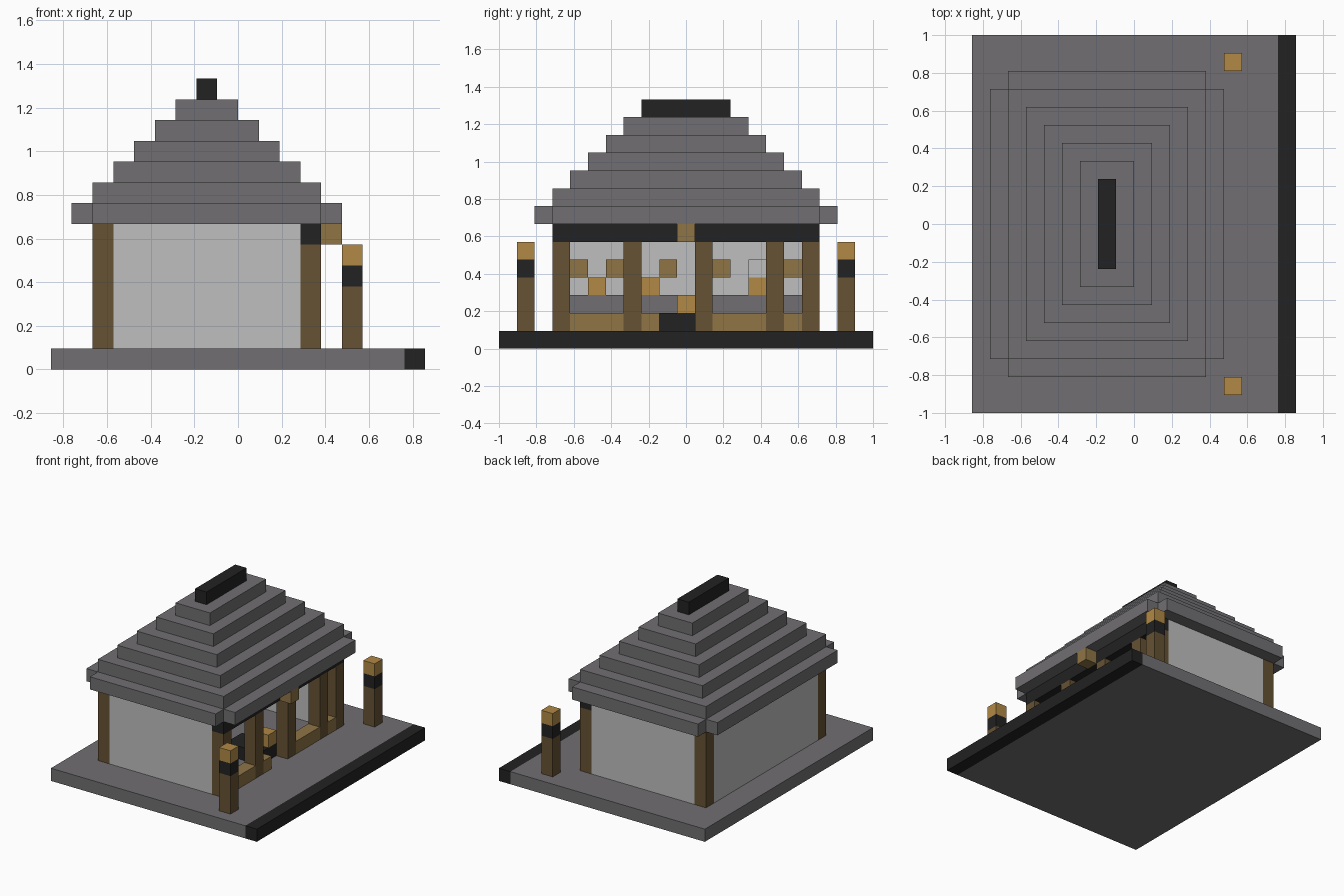
import bpy
import bmesh
from mathutils import Matrix, Vector

cube = bpy.data.objects.get("Cube")
if cube:
    bpy.data.objects.remove(cube, do_unlink=True)

U = 2 / 21                       # size of one block
ORIGIN = Vector((9, 10.5, 0))    # block-grid point at the world origin


def material(name, rgb):
    linear = [((c / 255 + 0.055) / 1.055) ** 2.4 for c in rgb]
    mat = bpy.data.materials.new(name)
    mat.use_nodes = True
    mat.diffuse_color = (*linear, 1)
    bsdf = mat.node_tree.nodes["Principled BSDF"]
    bsdf.inputs["Base Color"].default_value = (*linear, 1)
    bsdf.inputs["Roughness"].default_value = 0.9
    return mat


STONE = material("grey stone", (113, 111, 114))
PLASTER = material("pale plaster", (189, 191, 189))
DARK_WOOD = material("dark wood", (102, 82, 51))
WOOD = material("light wood", (143, 117, 70))
AMBER = material("amber", (177, 137, 69))
BLACK = material("black", (34, 34, 34))


def blocks(name, mat, *boxes):
    """One object from boxes given as (x range, y range, z range) in blocks."""
    bm = bmesh.new()
    for ranges in boxes:
        low = Vector([r[0] for r in ranges])
        high = Vector([r[1] for r in ranges])
        place = Matrix.Translation(((low + high) / 2 - ORIGIN) * U)
        scale = Matrix.Diagonal((*((high - low) * U), 1))
        bmesh.ops.create_cube(bm, size=1, matrix=place @ scale)
    mesh = bpy.data.meshes.new(name)
    bm.to_mesh(mesh)
    bm.free()
    mesh.materials.append(mat)
    obj = bpy.data.objects.new(name, mesh)
    bpy.context.collection.objects.link(obj)
    return obj


def one(n):
    return (n, n + 1)


# Ground slab with a dark edge
blocks("ground_slab", STONE, ((0, 17), (0, 21), (0, 1)))
blocks("slab_edge", BLACK, ((17, 18), (0, 21), (0, 1)))

# Walls and corner posts
for name, y in (("front_wall", 3), ("rear_wall", 17)):
    blocks(name, PLASTER, ((3, 12), one(y), (1, 7)))
blocks("side_wall", PLASTER, (one(2), (4, 17), (1, 7)))
blocks("wall_posts", DARK_WOOD, *[(one(2), one(y), (1, 7)) for y in (3, 17)])

# Open side: posts, lintel, bracket and low rails
blocks("open_side_posts", DARK_WOOD,
       *[(one(12), one(y), (1, 6)) for y in (3, 7, 11, 15, 17)])
blocks("lintel", BLACK, (one(12), (3, 18), (6, 7)))
blocks("lintel_bracket", WOOD, (one(13), one(10), (6, 7)))
blocks("low_rails", WOOD,
       *[(one(12), span, (1, 2)) for span in ((4, 7), (8, 9), (12, 15), (16, 17))])

# Interior: table with lamp, counter and wall goods
blocks("table", BLACK, ((9, 12), (9, 11), (1, 2)))
blocks("table_lamp", AMBER, (one(11), one(10), (2, 3)))
blocks("counter", STONE, (one(3), (4, 17), (1, 3)))
blocks("counter_goods", AMBER, *[(one(3), one(y), (3, 4)) for y in (5, 8, 14)])
blocks("wall_shelves", WOOD,
       *[(one(3), one(y), (4, 5)) for y in (4, 6, 9, 12, 16)])
blocks("pale_jar", PLASTER, (one(3), one(14), (4, 5)))

# Eaves with notched corners
blocks("eaves", STONE, ((1, 14), (3, 18), (7, 8)),
       *[((2, 13), one(y), (7, 8)) for y in (2, 18)])

# Stepped roof and ridge
for n in range(5):
    blocks(f"roof_step_{n + 1}", STONE,
           ((2 + n, 13 - n), (3 + n, 18 - n), one(8 + n)))
blocks("ridge", BLACK, (one(7), (8, 13), one(13)))

# Lantern posts
for side, y in (("front", 1), ("rear", 19)):
    for part, mat, span in (("post", DARK_WOOD, (1, 4)),
                            ("collar", BLACK, (4, 5)),
                            ("light", AMBER, (5, 6))):
        blocks(f"{side}_lantern_{part}", mat, (one(14), one(y), span))
